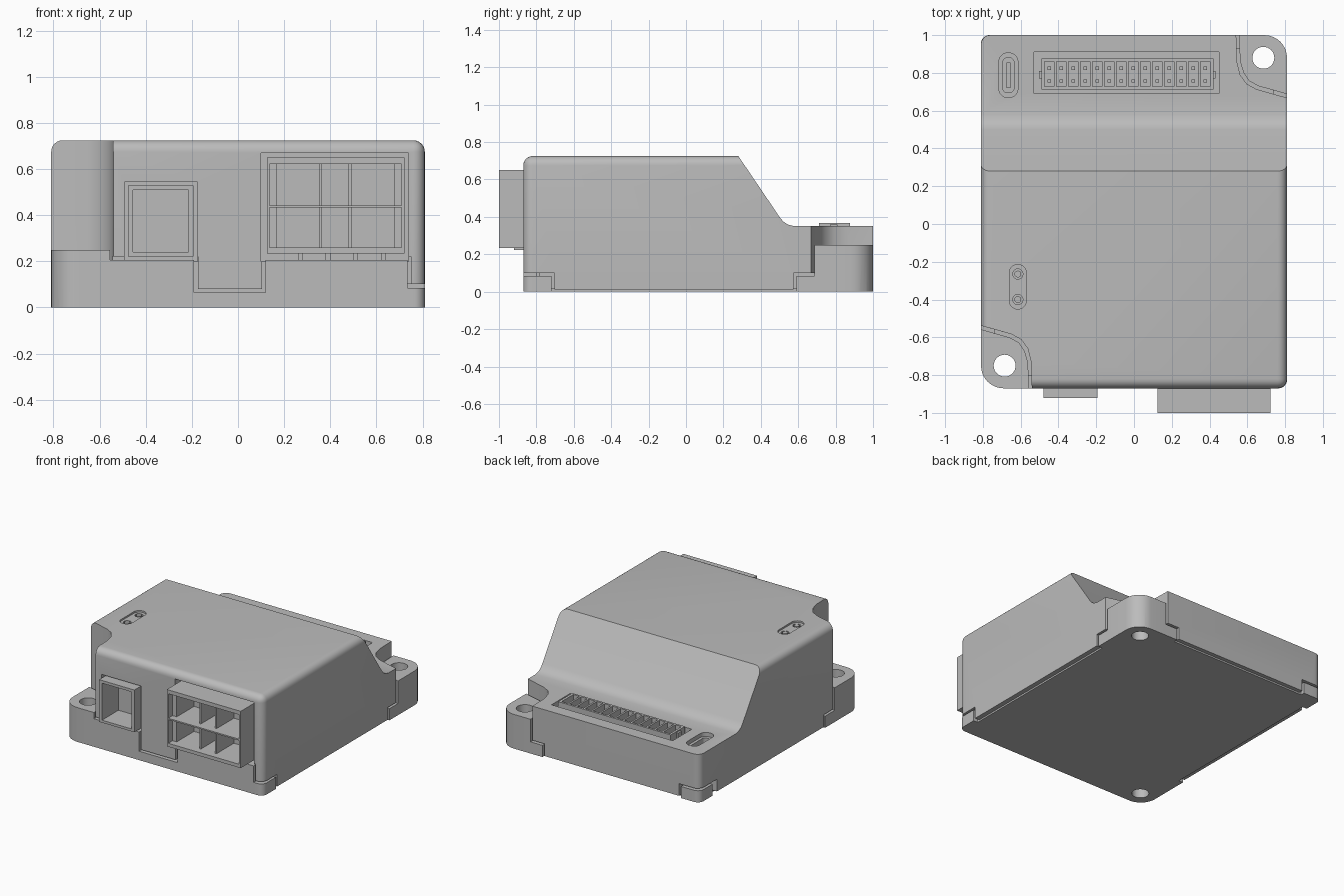
import bpy, bmesh, math

cube = bpy.data.objects.get("Cube")
if cube:
    bpy.data.objects.remove(cube, do_unlink=True)

grey = bpy.data.materials.new("light grey plastic")
grey.use_nodes = True
TONE = (0.5, 0.5, 0.5, 1)
grey.diffuse_color = TONE
grey.node_tree.nodes["Principled BSDF"].inputs["Base Color"].default_value = TONE

GAP = 0.016


def finish(name, bm):
    bmesh.ops.recalc_face_normals(bm, faces=bm.faces)
    mesh = bpy.data.meshes.new(name)
    bm.to_mesh(mesh)
    bm.free()
    mesh.materials.append(grey)
    ob = bpy.data.objects.new(name, mesh)
    bpy.context.collection.objects.link(ob)
    return ob


def prism(name, pts, lo, hi, axis="z"):
    """Extrude a flat outline along z (pts are x, y) or x (pts are y, z)."""
    bm = bmesh.new()
    place = (lambda a, b, h: (a, b, h)) if axis == "z" else (lambda a, b, h: (h, a, b))
    low = [bm.verts.new(place(a, b, lo)) for a, b in pts]
    high = [bm.verts.new(place(a, b, hi)) for a, b in pts]
    bm.faces.new(low)
    bm.faces.new(high)
    for i in range(len(pts)):
        j = (i + 1) % len(pts)
        bm.faces.new((low[i], low[j], high[j], high[i]))
    return finish(name, bm)


def box(name, x0, x1, y0, y1, z0, z1):
    return prism(name, [(x0, y0), (x1, y0), (x1, y1), (x0, y1)], z0, z1)


def round_rect(x0, x1, y0, y1, radii, steps=8):
    """Outline with corner radii in the order right-back, left-back, left-front, right-front."""
    pts = []
    for k, (x, y) in enumerate([(x1, y1), (x0, y1), (x0, y0), (x1, y0)]):
        r = radii[k]
        sx, sy = (1 if x == x1 else -1), (1 if y == y1 else -1)
        for i in range(steps + 1):
            a = math.radians(90 * (k + i / steps))
            pts.append((x - sx * r + r * math.cos(a), y - sy * r + r * math.sin(a)))
    return pts


def disc(x, y, r, n=32):
    return [(x + r * math.cos(math.tau * i / n), y + r * math.sin(math.tau * i / n)) for i in range(n)]


def combine(ob, other, operation="DIFFERENCE"):
    mod = ob.modifiers.new("combine", "BOOLEAN")
    mod.operation, mod.solver, mod.object = operation, "EXACT", other
    bpy.context.view_layer.objects.active = ob
    bpy.ops.object.modifier_apply(modifier=mod.name)
    bpy.data.objects.remove(other, do_unlink=True)


def smooth(ob):
    bpy.ops.object.select_all(action="DESELECT")
    ob.select_set(True)
    bpy.context.view_layer.objects.active = ob
    bpy.ops.object.shade_smooth_by_angle(angle=math.radians(30))


def turned(pts):
    """Half turn about the case centre, for the opposite ear."""
    return [(-x, 0.13 - y) for x, y in pts]


# Base tray: floor, front wall, corner tabs and two screw ears
tabs = [
    (-0.81, 0.81, -0.87, -0.80, 0.065),
    (-0.60, -0.19, -0.87, -0.80, 0.205),
    (0.12, 0.735, -0.87, -0.80, 0.205),
    (0.735, 0.81, -0.87, -0.72, 0.085),
    (0.735, 0.81, 0.59, 1.0, 0.085),
    (0.46, 0.81, 0.93, 1.0, 0.085),
    (-0.81, -0.735, -0.87, -0.45, 0.085),
    (-0.81, -0.735, 0.85, 1.0, 0.085),
    (-0.81, -0.66, 0.93, 1.0, 0.085),
]
ear = [(0.555, 1.0), (0.562, 0.86), (0.58, 0.80), (0.61, 0.757), (0.66, 0.73), (0.81, 0.688), (0.81, 1.0)]
ear_gap = [(0.538, 1.1), (0.545, 0.86), (0.562, 0.79), (0.597, 0.742), (0.65, 0.713), (0.9, 0.643), (0.9, 1.1)]

base = box("base_tray", -0.775, 0.775, -0.84, 0.97, 0, 0.02)
for x0, x1, y0, y1, z1 in tabs:
    combine(base, box("tab", x0, x1, y0, y1, 0, z1), "UNION")
for shape in (ear, turned(ear)):
    combine(base, prism("ear", shape, 0, 0.25), "UNION")
plan = round_rect(-0.81, 0.81, -0.87, 1.0, (0.12, 0.045, 0.12, 0.045))
combine(base, prism("plan", plan, -0.1, 0.5), "INTERSECT")
hole = disc(0.685, 0.88, 0.058)
for shape in (hole, turned(hole)):
    combine(base, prism("hole", shape, -0.1, 0.5))
smooth(base)

# Cover: rounded box with a sloped back
bm = bmesh.new()
bmesh.ops.create_cube(bm, size=1)
for v in bm.verts:
    v.co = (v.co.x * 1.62, v.co.y * 1.87 + 0.065, 0.012 if v.co.z < 0 else 0.725)
soft = [e for e in bm.edges if max(v.co.z for v in e.verts) > 0.5]
bmesh.ops.bevel(bm, geom=soft, offset=0.05, segments=6, profile=0.5, affect="EDGES")
cover = finish("cover", bm)
slope = [(0.161, 0.9), (0.28, 0.725), (0.50, 0.40), (0.52, 0.375), (0.545, 0.359),
         (0.58, 0.35), (1.1, 0.35), (1.1, 0.9)]
combine(cover, prism("slope", slope, -1, 1, "x"))

# Clearance in the cover around the base
for x0, x1, y0, y1, z1 in tabs:
    out = [c + s * (0.05 if abs(c) > 0.8 else GAP) for c, s in ((x0, -1), (x1, 1), (y0, -1), (y1, 1))]
    combine(cover, box("clearance", *out, -0.1, z1 + GAP))
for shape in (ear_gap, turned(ear_gap)):
    combine(cover, prism("ear_clearance", shape, -0.1, 0.9))

# Openings for the connectors, lamps and sockets
combine(cover, box("pocket", -0.492, -0.175, -1, -0.70, 0.20, 0.545))
combine(cover, box("pocket", 0.10, 0.74, -1, -0.70, 0.20, 0.67))
combine(cover, box("pocket", -0.53, 0.45, 0.69, 0.91, 0.20, 0.5))
combine(cover, prism("dish", round_rect(-0.66, -0.57, -0.45, -0.215, [0.044] * 4), 0.713, 0.9))
for y in (-0.265, -0.4):
    combine(cover, prism("lamp_hole", disc(-0.615, y, 0.027, 20), 0.66, 0.9))
combine(cover, prism("port_dish", round_rect(-0.715, -0.615, 0.67, 0.905, [0.045] * 4), 0.32, 0.5))
combine(cover, prism("port_hole", round_rect(-0.695, -0.635, 0.695, 0.88, [0.025] * 4), 0.22, 0.5))
smooth(cover)

# Lamps and port tongue
for i, y in enumerate((-0.265, -0.4)):
    smooth(prism(f"lamp_{i + 1}", disc(-0.615, y, 0.018, 16), 0.65, 0.715))
box("port_tongue", -0.675, -0.655, 0.72, 0.855, 0.21, 0.30)

# Small front connector
small = box("small_connector", -0.478, -0.193, -0.92, -0.69, 0.222, 0.53)
combine(small, box("cavity", -0.455, -0.215, -1, -0.73, 0.24, 0.51))

# Large front connector: two rows of three cells with set-back dividers
large = box("large_connector", 0.125, 0.722, -1.0, -0.69, 0.235, 0.65)
for z0, z1 in ((0.26, 0.433), (0.443, 0.622)):
    combine(large, box("row", 0.137, 0.708, -1.1, -0.95, z0, z1))
    for x0, x1 in ((0.17, 0.353), (0.365, 0.48), (0.492, 0.676)):
        combine(large, box("cell", x0, x1, -1.1, -0.75, z0, z1))
for i in range(4):
    box(f"solder_pin_{i + 1}", 0.26 + 0.12 * i, 0.28 + 0.12 * i, -0.83, -0.81, 0.2, 0.24)

# Pin header: fourteen cells with two pins each
header = box("pin_header", -0.49, 0.42, 0.712, 0.876, 0.19, 0.368)
for i in range(14):
    x = -0.448 + 0.0634 * i
    combine(header, box("cell", x - 0.025, x + 0.025, 0.727, 0.861, 0.25, 0.5))
    for k, y in enumerate((0.757, 0.825)):
        box(f"pin_{2 * i + k + 1}", x - 0.009, x + 0.009, y - 0.009, y + 0.009, 0.24, 0.34)
for side, x in (("right", -0.497), ("left", 0.424)):
    box(f"header_latch_{side}", x - 0.007, x + 0.007, 0.77, 0.81, 0.2, 0.36)
